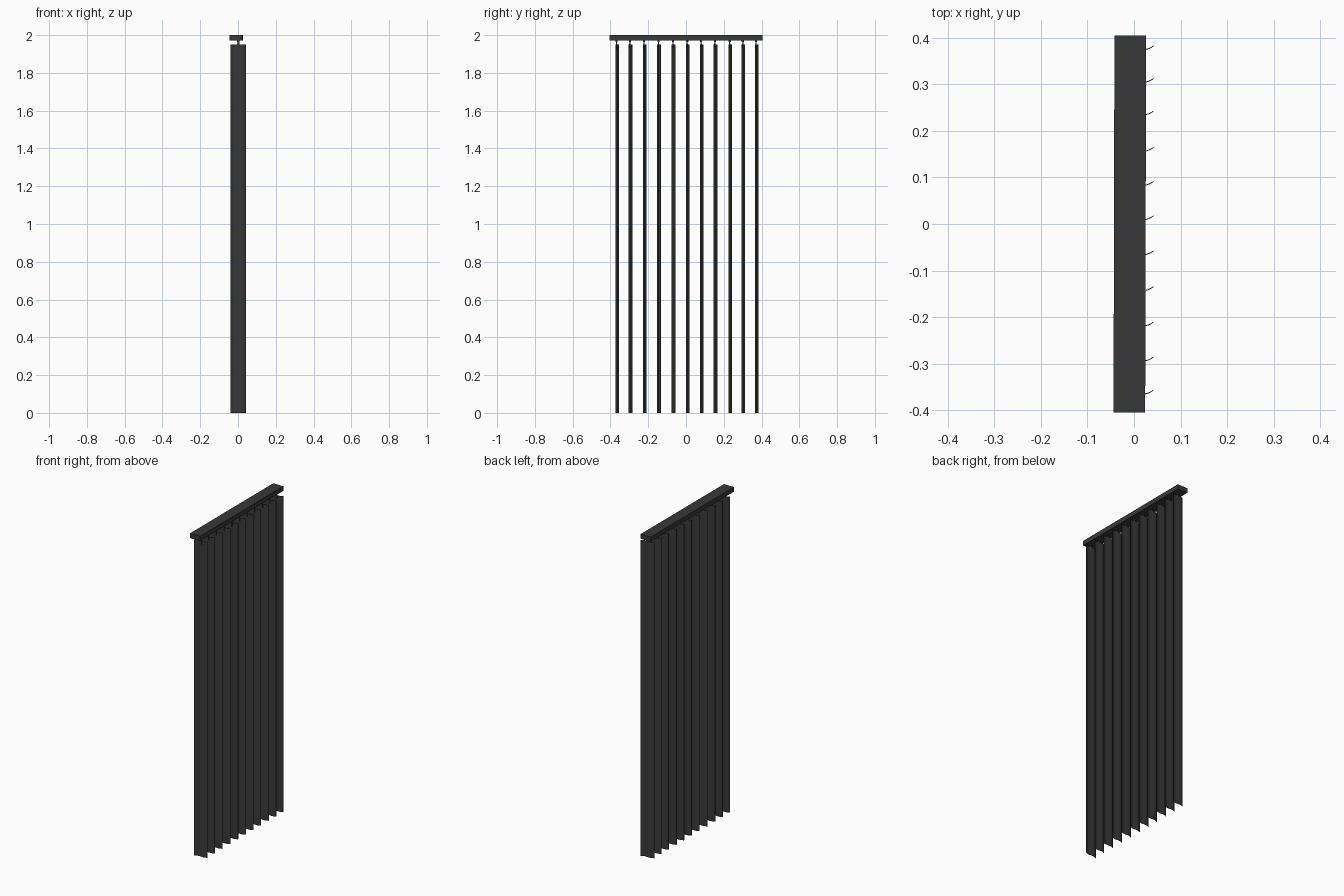
import bpy, bmesh, math

if "Cube" in bpy.data.objects:
    bpy.data.objects.remove(bpy.data.objects["Cube"])

def prism(name, profile, z0, z1, loc, smooth=False):
    """Extrude a closed XY profile upward."""
    bm = bmesh.new()
    face = bm.faces.new([bm.verts.new((x, y, z0)) for x, y in profile])
    r = bmesh.ops.extrude_face_region(bm, geom=[face])
    for v in r["geom"]:
        if isinstance(v, bmesh.types.BMVert):
            v.co.z = z1
    bmesh.ops.recalc_face_normals(bm, faces=bm.faces[:])
    me = bpy.data.meshes.new(name)
    bm.to_mesh(me)
    bm.free()
    ob = bpy.data.objects.new(name, me)
    ob.location = loc
    bpy.context.collection.objects.link(ob)
    ob.data.materials.append(mat)
    if smooth:
        bpy.ops.object.select_all(action='DESELECT')
        ob.select_set(True)
        bpy.context.view_layer.objects.active = ob
        bpy.ops.object.shade_smooth_by_angle(angle=math.radians(30))
    return ob

def rect(w, d):
    return [(-w/2, -d/2), (w/2, -d/2), (w/2, d/2), (-w/2, d/2)]

mat = bpy.data.materials.new("dark_grey")
mat.diffuse_color = (0.04, 0.04, 0.04, 1)
mat.use_nodes = True
mat.node_tree.nodes["Principled BSDF"].inputs["Base Color"].default_value = mat.diffuse_color

# Head rail, very slightly skewed
rail = prism("head_rail", rect(0.068, 0.81), 1.971, 2.0, (-0.009, 0, 0))
rail.rotation_euler.z = math.radians(-0.14)

# S-curved slat cross-section: +x edge bends back, -x edge bends forward
W, T, N = 0.041, 0.002, 16
xs = [-W + 2*W*i/N for i in range(N + 1)]
def wave(off):
    return [(x, -0.07*x + 165*x**3 + off) for x in xs]
slat_profile = wave(-T/2) + wave(T/2)[::-1]

# Slats, each hung on a stem with a small clip
slat_y = [-0.365, -0.294, -0.219, -0.143, -0.066, 0.009,
          0.083, 0.156, 0.234, 0.304, 0.374]
for i, y in enumerate(slat_y):
    prism(f"slat_{i+1}", slat_profile, 0, 1.951, (0.001, y, 0), True)
    prism(f"stem_{i+1}", rect(0.010, 0.006), 1.945, 1.975, (0.002, y - 0.003, 0))
    prism(f"clip_{i+1}", rect(0.012, 0.007), 1.93, 1.955, (0.002, y - 0.003, 0))
    prism(f"carrier_{i+1}", rect(0.014, 0.012), 1.964, 1.973, (0.002, y - 0.003, 0))
